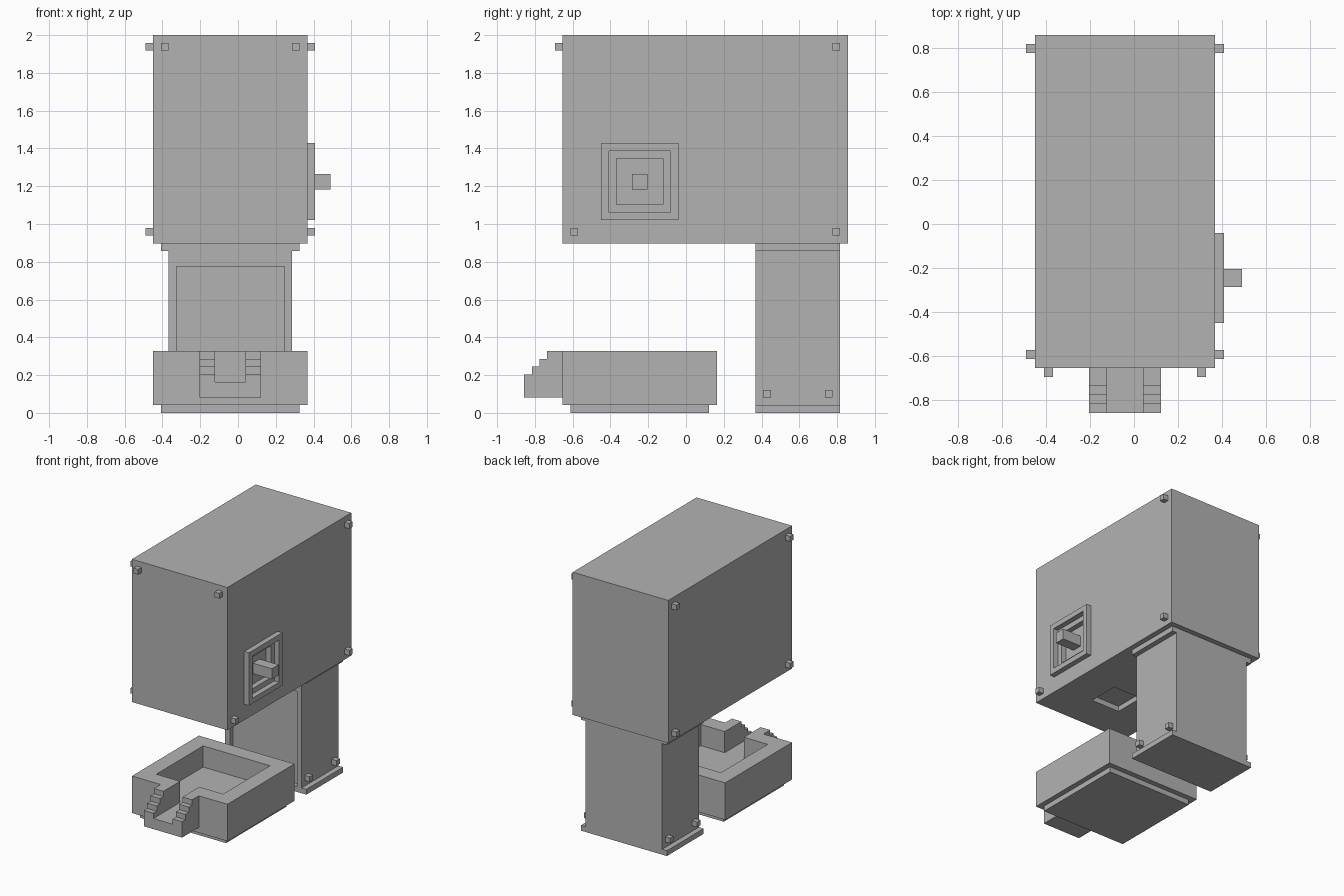
import bpy
import bmesh
from mathutils import Vector

U = 2 / 49  # one block unit; every size below is counted in these units

if "Cube" in bpy.data.objects:
    bpy.data.objects.remove(bpy.data.objects["Cube"], do_unlink=True)

grey = bpy.data.materials.new("plain_grey")
grey.use_nodes = True
grey.diffuse_color = (0.45, 0.45, 0.45, 1)
grey.node_tree.nodes["Principled BSDF"].inputs["Base Color"].default_value = (0.45, 0.45, 0.45, 1)


def finish(name, bm):
    bmesh.ops.recalc_face_normals(bm, faces=bm.faces)
    mesh = bpy.data.meshes.new(name)
    bm.to_mesh(mesh)
    bm.free()
    mesh.materials.append(grey)
    obj = bpy.data.objects.new(name, mesh)
    bpy.context.collection.objects.link(obj)
    return obj


def box(name, x, y, z):
    """Box from (low, high) ranges along each axis."""
    bm = bmesh.new()
    bmesh.ops.create_cube(bm, size=1)
    for v in bm.verts:
        v.co = Vector([U * r[c > 0] for r, c in zip((x, y, z), v.co)])
    return finish(name, bm)


def prism(name, x, profile):
    """Extrude a (y, z) outline across the x range."""
    bm = bmesh.new()
    face = bm.faces.new([bm.verts.new(Vector((x[0], y, z)) * U) for y, z in profile])
    new = bmesh.ops.extrude_face_region(bm, geom=[face])["geom"]
    bmesh.ops.translate(bm, vec=((x[1] - x[0]) * U, 0, 0),
                        verts=[g for g in new if isinstance(g, bmesh.types.BMVert)])
    return finish(name, bm)


def cut(obj, x, y, z):
    """Carve a box-shaped pocket out of a part."""
    cutter = box("cutter", x, y, z)
    cutter.hide_render = True
    mod = obj.modifiers.new("pocket", "BOOLEAN")
    mod.operation, mod.solver, mod.object = "DIFFERENCE", "EXACT", cutter
    bpy.context.view_layer.objects.active = obj
    bpy.ops.object.modifier_apply(modifier=mod.name)
    bpy.data.objects.remove(cutter, do_unlink=True)


# Main housing with an outlet underneath and a dial recess on its left side
housing = box("housing", (-11, 9), (-16, 21), (22, 49))
cut(housing, (-4, 2), (-9, -3), (21, 23))
cut(housing, (8, 10), (-9, -3), (27, 33))

# Dial frame and lever
dial_frame = box("dial_frame", (9, 10), (-11, -1), (25, 35))
cut(dial_frame, (8, 11), (-10, -2), (26, 34))
box("lever", (8, 12), (-7, -5), (29, 31))

# Column with flanges and a recessed front panel
column = box("column", (-9, 7), (9, 20), (1, 21))
cut(column, (-8, 6), (8, 10), (1, 19))
for name, z in (("column_foot", 0), ("column_collar", 21)):
    box(name, (-10, 8), (9, 20), (z, z + 1))

# Tray with a square basin, standing on a thin base
box("tray_base", (-10, 8), (-15, 3), (0, 1))
tray = box("tray", (-11, 9), (-16, 4), (1, 8))
cut(tray, (-8, 6), (-13, 1), (4, 9))

# Stepped spout, with a channel running through the tray wall
outline = [(-16, 2), (-21, 2)]
for i in range(4):
    outline += [(-21 + i, 5 + i), (-20 + i, 5 + i)]
outline[-1] = (-16, 8)
spout = prism("spout", (-5, 3), outline)
for part in (tray, spout):
    cut(part, (-3, 1), (-22, -12), (4, 9))


# Bolts on the housing sides, housing front and column foot
def bolt(x, y, z):
    box("bolt", (x, x + 1), (y, y + 1), (z, z + 1))


for x in (-12, 9):
    for y in (-15, 19):
        for z in (23, 47):
            if (x, y, z) != (9, -15, 47):
                bolt(x, y, z)
for x in (-10, 7):
    bolt(x, -17, 47)
    for y in (10, 18):
        bolt(x, y, 2)
